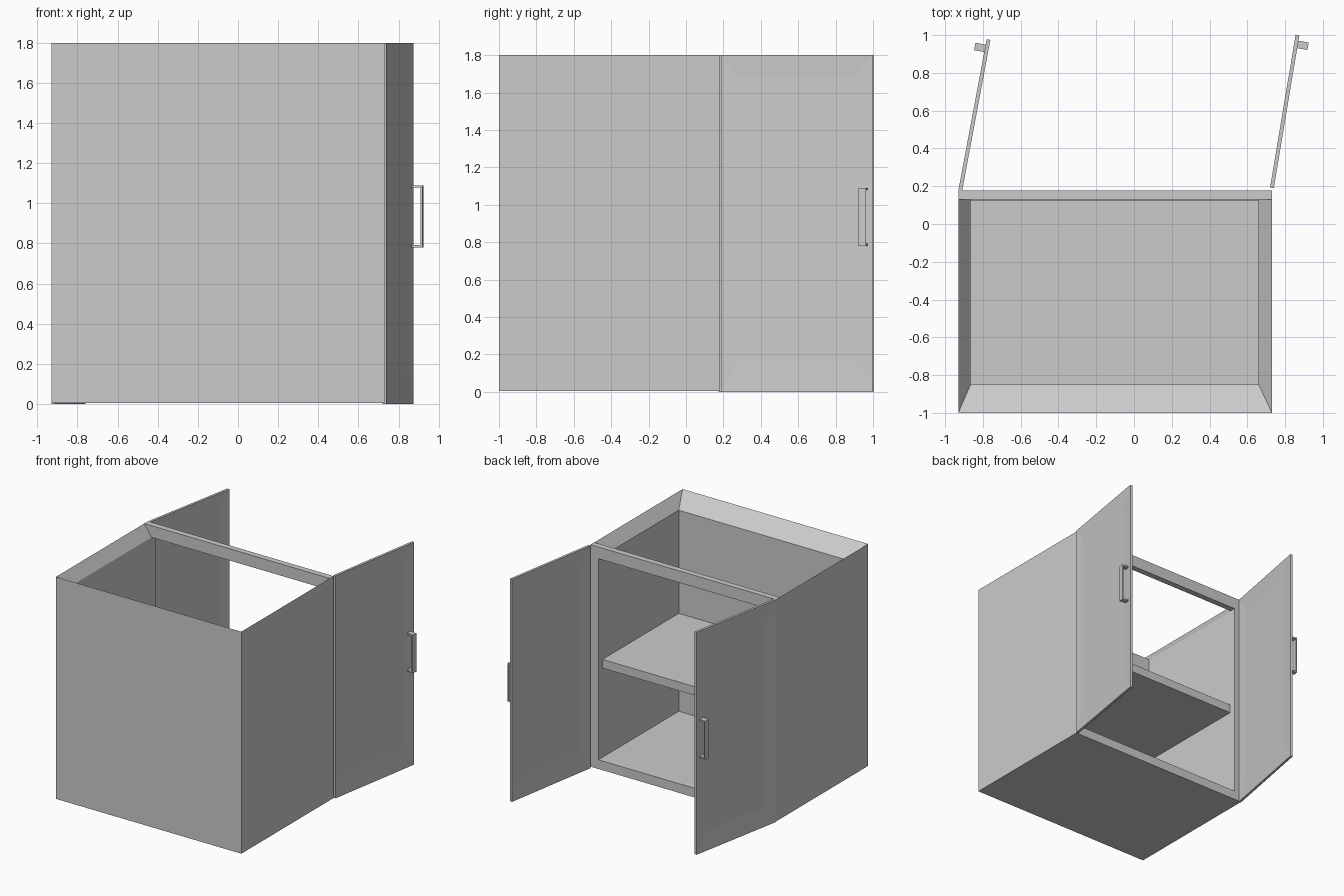
import bpy, bmesh
from math import sin, cos, radians
from mathutils import Vector

if "Cube" in bpy.data.objects:
    bpy.data.objects.remove(bpy.data.objects["Cube"])


def make(name, verts, faces, edit=None):
    bm = bmesh.new()
    vs = [bm.verts.new(v) for v in verts]
    for f in faces:
        bm.faces.new([vs[i] for i in f])
    bmesh.ops.recalc_face_normals(bm, faces=bm.faces[:])
    if edit:
        edit(bm)
    me = bpy.data.meshes.new(name)
    bm.to_mesh(me)
    bm.free()
    ob = bpy.data.objects.new(name, me)
    bpy.context.collection.objects.link(ob)
    return ob


BOX = [(0, 3, 2, 1), (4, 5, 6, 7), (0, 1, 5, 4), (1, 2, 6, 5), (2, 3, 7, 6), (3, 0, 4, 7)]


def ring(x0, x1, y0, y1, z):
    return [(x0, y0, z), (x1, y0, z), (x1, y1, z), (x0, y1, z)]


# Carcass: open-topped box with sloping rim, door opening and top rail
L, R, F, B, M, Z, T = -0.93, 0.73, -1.0, 0.178, 0.13, 0.004, 1.8
l, r, f, t, b = -0.865, 0.66, -0.85, 1.705, 0.078
verts = (ring(L, R, F, B, Z) + ring(L, R, F, B, T)
         + [(R, M, T), (L, M, T)]
         + ring(l, r, f, M, t)
         + [(r, B, t), (l, B, t)]
         + ring(l, r, f, B, b))
make("cabinet_body", verts, [
    (0, 3, 2, 1), (0, 1, 5, 4), (1, 2, 6, 8, 5), (0, 4, 9, 7, 3),       # outside
    (4, 5, 11, 10), (5, 8, 12, 11), (9, 4, 10, 13),                     # sloping rim
    (8, 9, 13, 12), (8, 6, 7, 9), (12, 13, 15, 14),                     # top rail
    (6, 7, 15, 14), (2, 3, 19, 18), (2, 6, 14, 18), (3, 7, 15, 19),     # door frame
    (10, 11, 17, 16), (11, 12, 14, 18, 17), (10, 13, 15, 19, 16), (16, 17, 18, 19)])

# Shelf
make("shelf", ring(l, r, f, 0.125, 0.80) + ring(l, r, f, 0.125, 0.87), BOX)


# Doors: u runs along the door, v points outward from its outer face
def door(side, hinge, angle, lean, length):
    a = radians(angle)
    d = Vector((sin(a), cos(a), 0))
    n = Vector((cos(a), -sin(a), 0)) * lean

    def put(u, v, z):
        return Vector((*hinge, 0)) + d * u + n * v + Vector((0, 0, z))

    # recessed panel on both faces
    def recess(bm):
        bm.normal_update()
        for face in [q for q in bm.faces if abs(q.normal.dot(n)) > 0.9]:
            nn = face.normal.copy()
            bmesh.ops.inset_region(bm, faces=[face], thickness=0.05)
            inward = -nn * 0.006
            for v in face.verts:
                w = v.co - put(0, 0, 0)
                u = 0.09 if w.dot(d) < length / 2 else length - 0.10
                z = 0.16 if w.z < 0.9 else 1.68
                v.co = put(u, w.dot(n), z) + inward

    slab = ring(0, length, -0.02, 0, 0) + ring(0, length, -0.02, 0, T)
    make(side + "_door", [put(*p) for p in slab], BOX, recess)

    # U-shaped pull handle
    prof = [(0, 0.78), (0.055, 0.78), (0.055, 1.09), (0, 1.09),
            (0, 1.078), (0.045, 1.078), (0.045, 0.792), (0, 0.792)]
    u0 = length - 0.069
    hv = [put(u, v, z) for u in (u0, u0 + 0.04) for v, z in prof]
    k = len(prof)
    faces = [(i, (i + 1) % k, (i + 1) % k + k, i + k) for i in range(k)]
    faces += [tuple(range(k)), tuple(range(k, 2 * k))]
    make(side + "_handle", hv, faces)


door("right", (0.74, 0.19), 9.5, 1, 0.82)
door("left", (-0.93, 0.177), 10.6, -1, 0.815)
